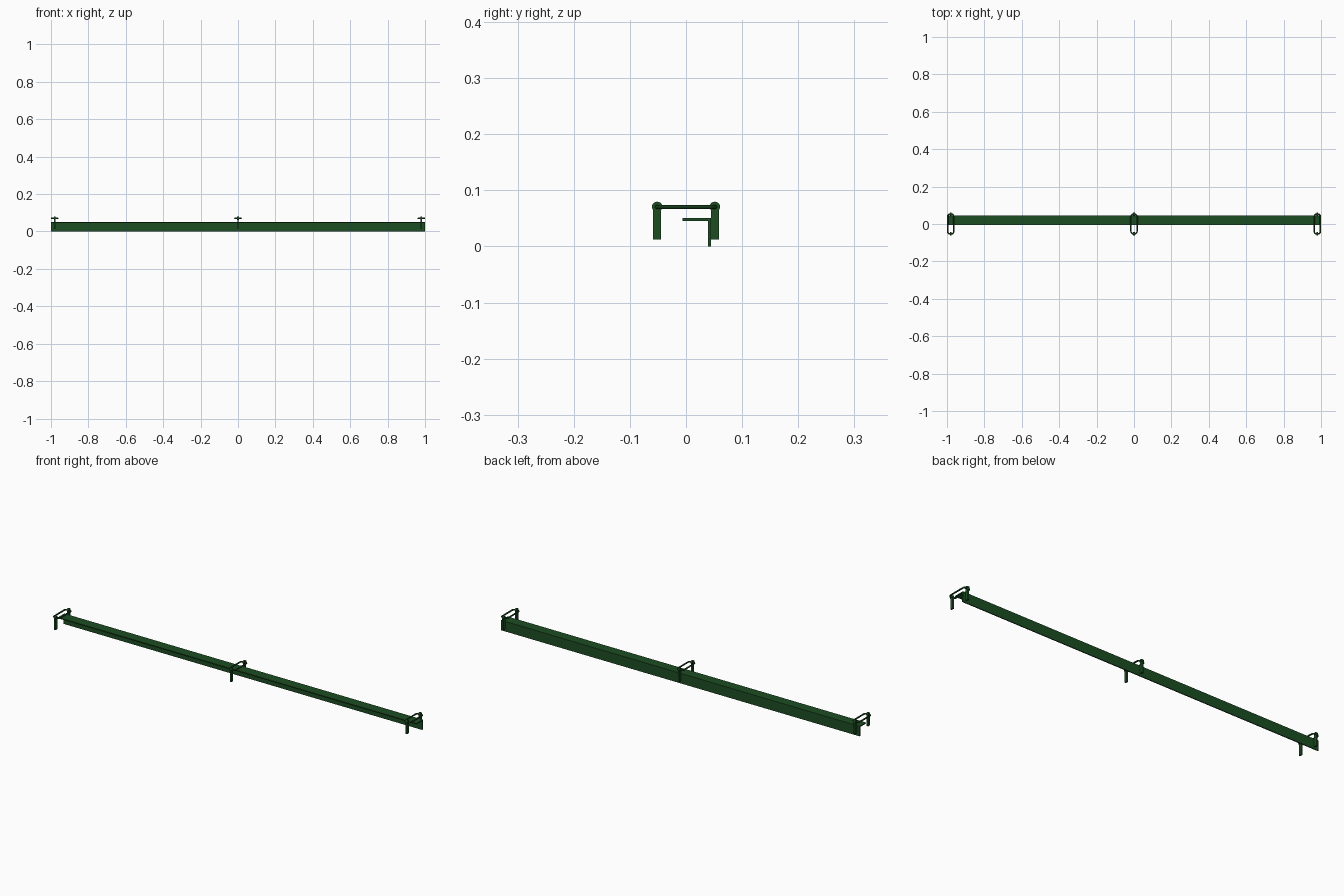
import bpy
from math import pi

if "Cube" in bpy.data.objects:
    bpy.data.objects.remove(bpy.data.objects["Cube"])

green = bpy.data.materials.new("dark_green")
green.diffuse_color = (0.012, 0.075, 0.016, 1)
green.use_nodes = True
green.node_tree.nodes["Principled BSDF"].inputs["Base Color"].default_value = green.diffuse_color


def box(name, x, y, z):
    """Box from (min, max) ranges."""
    bpy.ops.mesh.primitive_cube_add(size=1, location=[sum(r) / 2 for r in (x, y, z)])
    ob = bpy.context.object
    ob.name = name
    ob.scale = [r[1] - r[0] for r in (x, y, z)]
    bpy.ops.object.transform_apply(location=False, rotation=False, scale=True)
    ob.data.materials.append(green)
    return ob


def link(name, cx):
    """Closed horizontal wire loop with rounded ends."""
    half = [(0.0165, 0.038), (0.015, 0.046), (0.009, 0.052)]
    pts = half + [(-x, y) for x, y in reversed(half)]
    pts += [(-x, -y) for x, y in pts]
    cu = bpy.data.curves.new(name, 'CURVE')
    cu.dimensions = '3D'
    cu.bevel_depth = 0.0038
    cu.bevel_resolution = 2
    sp = cu.splines.new('POLY')
    sp.points.add(len(pts) - 1)
    for p, (x, y) in zip(sp.points, pts):
        p.co = (cx + x, y, 0.0705, 1)
    sp.use_cyclic_u = True
    ob = bpy.data.objects.new(name, cu)
    bpy.context.collection.objects.link(ob)
    bpy.ops.object.select_all(action='DESELECT')
    ob.select_set(True)
    bpy.context.view_layer.objects.active = ob
    bpy.ops.object.convert(target='MESH')
    ob = bpy.context.object
    ob.data.materials.append(green)
    bpy.ops.object.shade_smooth_by_angle()


# L-shaped rail
box("rail_top", (-1, 1), (-0.006, 0.0395), (0.0455, 0.0505))
box("rail_back", (-1, 1), (0.0395, 0.0445), (0, 0.0505))

# Three hangers: a post with an eye at each end of a wire loop
for cx, place in ((-0.98, "left"), (0, "middle"), (0.98, "right")):
    link(f"{place}_link", cx)
    for s, side in ((-1, "front"), (1, "back")):
        y = s * 0.0515
        box(f"{place}_{side}_post", (cx - 0.004, cx + 0.004),
            (y - 0.007, y + 0.007), (0.012, 0.0705))
        bpy.ops.mesh.primitive_cylinder_add(
            vertices=20, radius=0.0093, depth=0.009,
            location=(cx, y, 0.0705), rotation=(0, pi / 2, 0))
        eye = bpy.context.object
        eye.name = f"{place}_{side}_eye"
        eye.data.materials.append(green)
        bpy.ops.object.shade_smooth_by_angle()
